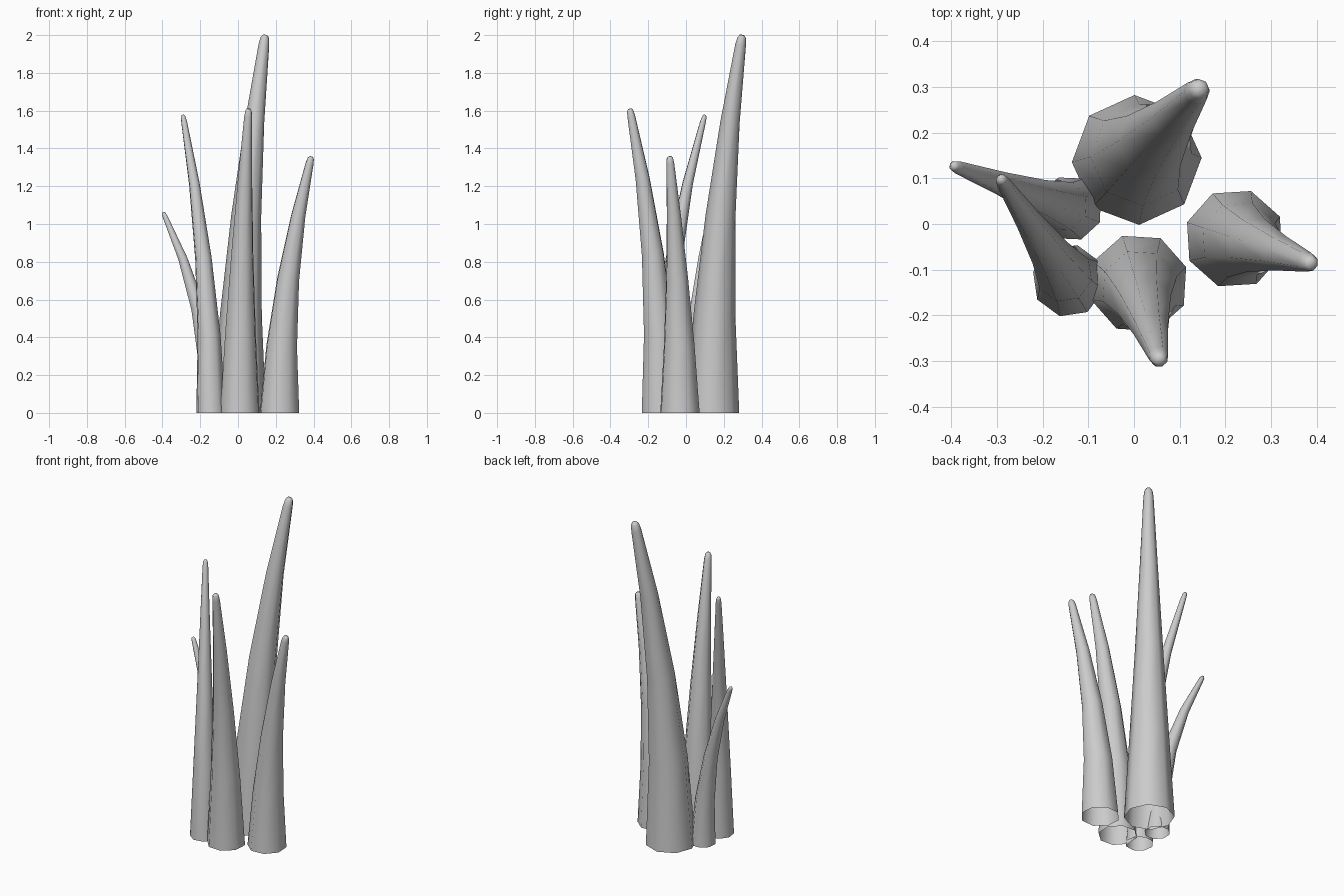
import bpy, bmesh, math
from mathutils import Vector

if "Cube" in bpy.data.objects:
    bpy.data.objects.remove(bpy.data.objects["Cube"])

SIDES = 8
# (fraction of height, fraction of base radius) up each stalk, ending in a blunt tip
PROFILE = [(0, 1), (.26, .78), (.52, .56), (.77, .36), (.975, .2), (.993, .16), (1, .09)]


def stalk(name, base, tip, height, radius, phase):
    """Open-bottomed tapered tube leaning along a parabola from base to tip."""
    b = Vector((base[0], base[1], 0))
    lean = Vector((tip[0] - base[0], tip[1] - base[1], 0))
    bm = bmesh.new()
    rings = []
    for t, f in PROFILE:
        centre = b + lean * t * t + Vector((0, 0, height * t))
        tangent = (lean * 2 * t + Vector((0, 0, height))).normalized()
        turn = Vector((0, 0, 1)).rotation_difference(tangent)
        ring = []
        for i in range(SIDES):
            a = math.radians(phase) + math.tau * i / SIDES
            offset = Vector((math.cos(a), math.sin(a), 0)) * radius * f
            ring.append(bm.verts.new(centre + turn @ offset))
        rings.append(ring)
    for lo, hi in zip(rings, rings[1:]):
        for i in range(SIDES):
            j = (i + 1) % SIDES
            bm.faces.new((lo[i], lo[j], hi[j], hi[i]))
    bm.faces.new(rings[-1])
    for face in bm.faces:
        face.smooth = True
    mesh = bpy.data.meshes.new(name)
    bm.to_mesh(mesh)
    bm.free()
    obj = bpy.data.objects.new(name, mesh)
    bpy.context.collection.objects.link(obj)


# Cluster of five stalks
stalk("back_stalk", (.006, .14), (.144, .297), 2.0, .142, 92)
stalk("right_stalk", (.22, -.032), (.388, -.086), 1.357, .11, 71)
stalk("front_stalk", (.01, -.13), (.056, -.298), 1.61, .11, 64)
stalk("left_front_stalk", (-.143, -.124), (-.292, .1), 1.577, .08, 76)
stalk("left_back_stalk", (-.14, .034), (-.397, .128), 1.062, .072, 20)
